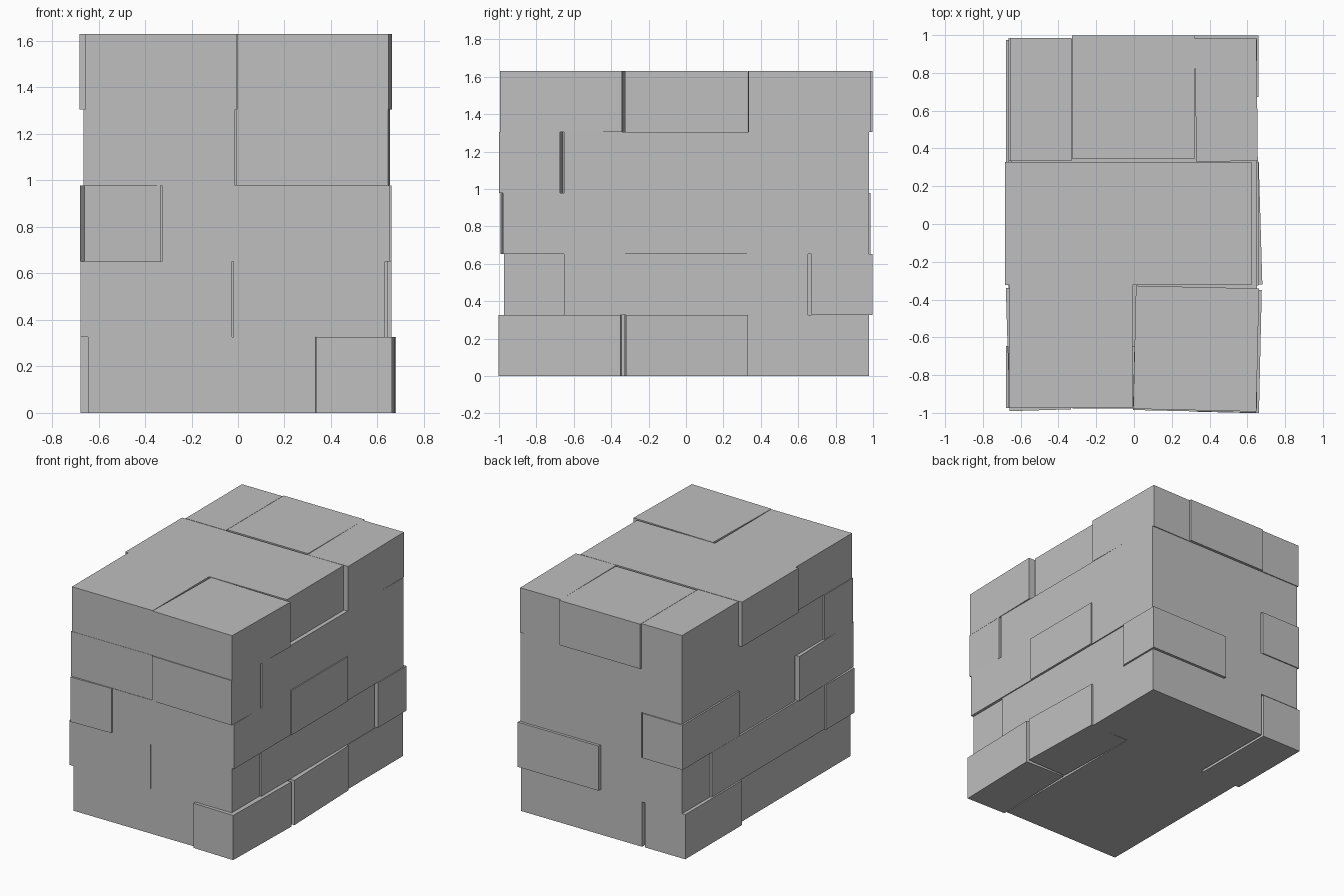
import bpy
import bmesh
from math import radians
from mathutils import Matrix, Vector

default_cube = bpy.data.objects.get("Cube")
if default_cube:
    bpy.data.objects.remove(default_cube, do_unlink=True)

UNIT = 0.326      # one grid cell, also the course height
NUDGE = 0.01      # unit of the small uneven offsets

stone = bpy.data.materials.new("plain_grey_stone")
stone.use_nodes = True
grey = (0.52, 0.52, 0.52, 1)
stone.diffuse_color = grey
stone.node_tree.nodes["Principled BSDF"].inputs["Base Color"].default_value = grey


def brick(course, name, cell, size, shift=(0, 0), twist=0):
    """Add one block on the cell grid, slightly shifted and twisted."""
    center = Vector(((cell[0] + size[0] / 2) * UNIT + shift[0] * NUDGE,
                     (cell[1] + size[1] / 2) * UNIT + shift[1] * NUDGE,
                     (course + 0.5) * UNIT))
    mesh = bpy.data.meshes.new(name)
    bm = bmesh.new()
    bmesh.ops.create_cube(bm, size=UNIT)
    bmesh.ops.scale(bm, vec=(size[0], size[1], 1), verts=bm.verts)
    bm.to_mesh(mesh)
    bm.free()
    mesh.materials.append(stone)
    block = bpy.data.objects.new(name, mesh)
    block.matrix_world = Matrix.Translation(center) @ Matrix.Rotation(radians(twist), 4, "Z")
    bpy.context.collection.objects.link(block)


# Block footprints, named by how many cells they cover
SQUARE, SLIM, FLAT = (2, 2), (1, 2), (2, 1)
LONG, FULL, DEEP, BEAM = (3, 2), (4, 2), (2, 4), (2, 5)

# Bottom course
brick(0, "bottom_front_long_block", (-2, -3), LONG, shift=(0.7, 0.5))
brick(0, "bottom_front_left_block", (1, -3), SLIM, shift=(1.7, -2), twist=-1.3)
brick(0, "bottom_middle_long_block", (-2, -1), LONG, shift=(0.7, 0))
brick(0, "bottom_middle_left_block", (1, -1), SLIM, shift=(1.8, 0), twist=1.7)
brick(0, "bottom_back_long_block", (-1, 1), LONG, shift=(-0.5, 0))
brick(0, "bottom_back_right_block", (-2, 1), SLIM, shift=(-2.5, -0.3))

# Second course
brick(1, "second_front_right_block", (-2, -3), FLAT, shift=(-2.6, 0.5))
brick(1, "second_front_left_block", (0, -3), FLAT, shift=(-2, 0.5))
brick(1, "second_middle_right_block", (-2, -2), DEEP, shift=(-1.3, 0))
brick(1, "second_middle_left_block", (0, -2), DEEP, shift=(-0.8, 0))
brick(1, "second_back_right_block", (-2, 2), FLAT)
brick(1, "second_back_left_block", (0, 2), FLAT, shift=(0.8, 2))

# Third course
brick(2, "third_front_right_block", (-2, -3), SLIM, shift=(-1.7, -0.8), twist=1.7)
brick(2, "third_front_long_block", (-1, -3), LONG)
brick(2, "third_middle_right_block", (-2, -1), SQUARE)
brick(2, "third_middle_left_block", (0, -1), SQUARE, shift=(0.8, 0))
brick(2, "third_back_right_block", (-2, 1), SLIM, shift=(-1.2, 0.8))
brick(2, "third_back_long_block", (-1, 1), LONG)

# Fourth course
brick(3, "fourth_front_right_block", (-2, -3), FLAT, shift=(-1.3, 0.3))
brick(3, "fourth_front_left_block", (0, -3), FLAT, shift=(-0.2, -1.4), twist=-1.3)
brick(3, "fourth_right_beam", (-2, -2), BEAM)
brick(3, "fourth_left_beam", (0, -2), BEAM)

# Top course
brick(4, "top_front_right_block", (-2, -3), SQUARE, shift=(-0.7, 0.5))
brick(4, "top_front_left_block", (0, -3), SQUARE, shift=(0.3, -0.8), twist=-1.3)
brick(4, "top_middle_block", (-2, -1), FULL, shift=(-3, 0.3))
brick(4, "top_back_right_block", (-2, 1), SLIM, shift=(-0.5, 0.7))
brick(4, "top_back_middle_block", (-1, 1), SQUARE, shift=(-0.3, 2))
brick(4, "top_back_left_block", (1, 1), SLIM, shift=(0, 0.6), twist=0.6)
